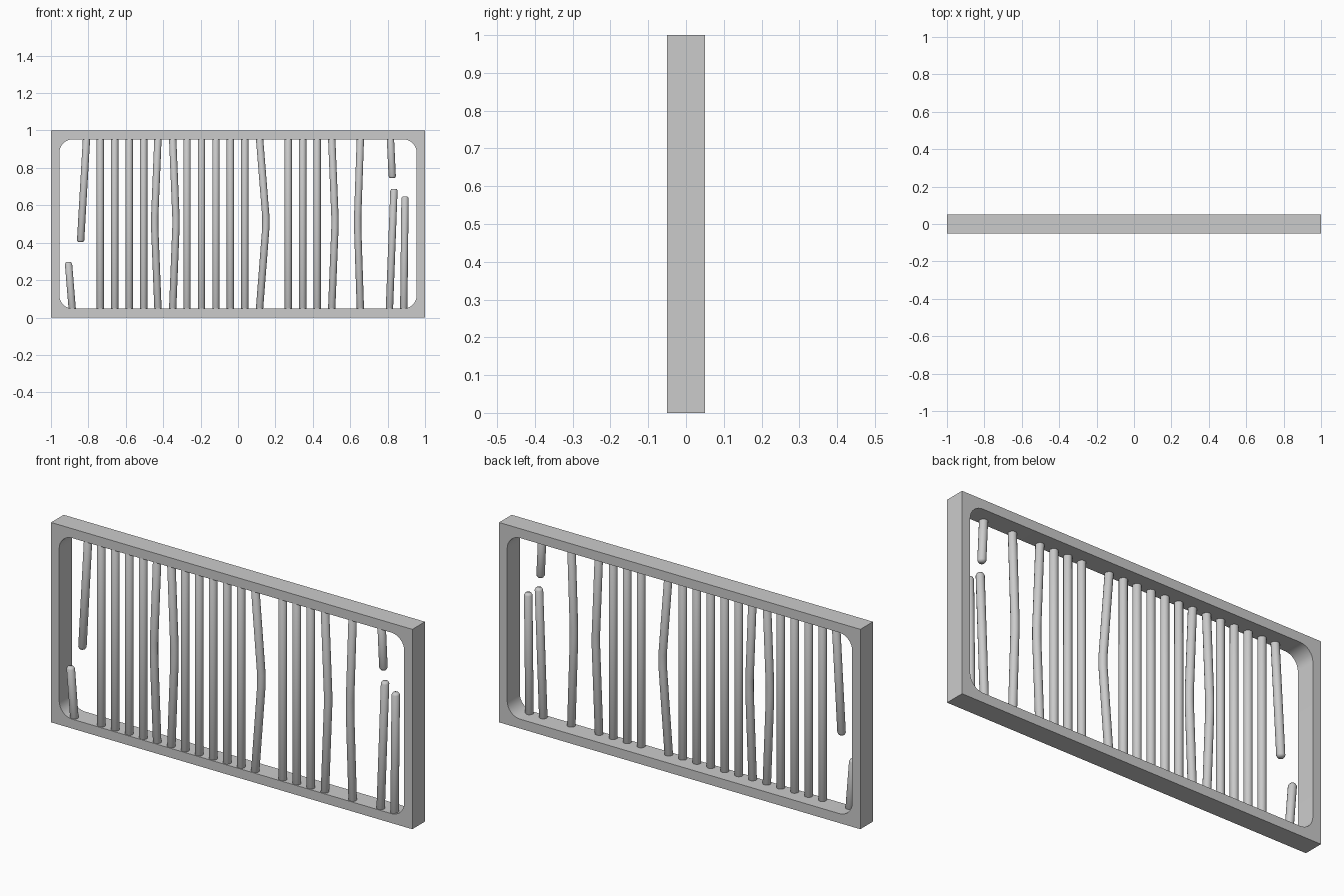
import bpy, bmesh
from math import cos, sin, pi
from mathutils import Vector

if "Cube" in bpy.data.objects:
    bpy.data.objects.remove(bpy.data.objects["Cube"])

BAR_Y, BAR_R, SIDES = -0.028, 0.0195, 16
LOW, HIGH = 0.03, 0.975          # bar ends, sunk into the frame


def finish(name, bm, angle):
    bmesh.ops.recalc_face_normals(bm, faces=bm.faces)
    mesh = bpy.data.meshes.new(name)
    bm.to_mesh(mesh)
    bm.free()
    obj = bpy.data.objects.new(name, mesh)
    bpy.context.collection.objects.link(obj)
    bpy.ops.object.select_all(action='DESELECT')
    obj.select_set(True)
    bpy.context.view_layer.objects.active = obj
    bpy.ops.object.shade_smooth_by_angle(angle=angle)
    return obj


# Rectangular frame with a rounded opening
def frame(half_w, height, depth, rim_x, rim_z, radius, steps=8):
    bm = bmesh.new()
    rings = []
    for y in (-depth / 2, depth / 2):
        corners, arcs = [], []
        for i, (sx, sz) in enumerate(((1, 1), (-1, 1), (-1, -1), (1, -1))):
            corners.append(bm.verts.new((sx * half_w, y, height / 2 * (1 + sz))))
            cx = sx * (half_w - rim_x - radius)
            cz = height / 2 + sz * (height / 2 - rim_z - radius)
            angles = [(i + s / steps) * pi / 2 for s in range(steps + 1)]
            arcs.append([bm.verts.new((cx + radius * cos(a), y, cz + radius * sin(a)))
                         for a in angles])
        for i in range(4):
            j = (i + 1) % 4
            for a, b in zip(arcs[i], arcs[i][1:]):
                bm.faces.new((corners[i], a, b))
            bm.faces.new((corners[i], arcs[i][-1], arcs[j][0], corners[j]))
        rings.append((corners, sum(arcs, [])))
    for front, back in zip(*rings):
        n = len(front)
        for i in range(n):
            j = (i + 1) % n
            bm.faces.new((front[i], front[j], back[j], back[i]))
    return finish("frame", bm, 0.6)


# Round bar along a path of (x, z) points, with slightly rounded ends
def bar(name, points):
    pts = [Vector((x, BAR_Y, z)) for x, z in points]
    first = (pts[1] - pts[0]).normalized()
    last = (pts[-1] - pts[-2]).normalized()
    stations = [(pts[0], 0.7), (pts[0] + first * 0.01, 1)]
    stations += [(p, 1) for p in pts[1:-1]]
    stations += [(pts[-1] - last * 0.01, 1), (pts[-1], 0.7)]
    bm = bmesh.new()
    rings = [[bm.verts.new(p + BAR_R * k * Vector((cos(t), sin(t), 0)))
              for t in (2 * pi * s / SIDES for s in range(SIDES))]
             for p, k in stations]
    for a, b in zip(rings, rings[1:]):
        for i in range(SIDES):
            j = (i + 1) % SIDES
            bm.faces.new((a[i], a[j], b[j], b[i]))
    bm.faces.new(rings[0])
    bm.faces.new(rings[-1])
    return finish(name, bm, 1.2)


frame(1.0, 1.0, 0.1, 0.045, 0.047, 0.072)

# Evenly spaced bars: some bent sideways, some missing, some broken off
bent = {-6: -0.018, -5: 0.018, 1: 0.035, 6: 0.018, 8: -0.015}
missing = {2, 7, 9}
for k in range(-10, 9):
    if k in missing:
        continue
    x = 0.0365 + 0.0773 * k
    if k in bent:
        mid = x + bent[k]
        bar("bent_bar", [(x, LOW), (mid, 0.48), (mid, 0.54), (x, HIGH)])
    else:
        bar("straight_bar", [(x, LOW), (x, HIGH)])

# Broken stubs near both ends
for name, points in (
    ("broken_bar_left_upper", [(-0.842, 0.403), (-0.809, HIGH)]),
    ("broken_bar_left_lower", [(-0.885, LOW), (-0.907, 0.296)]),
    ("broken_bar_right_upper", [(0.825, 0.745), (0.814, HIGH)]),
    ("broken_bar_right_lower", [(0.809, LOW), (0.834, 0.688)]),
    ("broken_bar_far_right", [(0.886, LOW), (0.893, 0.647)]),
):
    bar(name, points)
